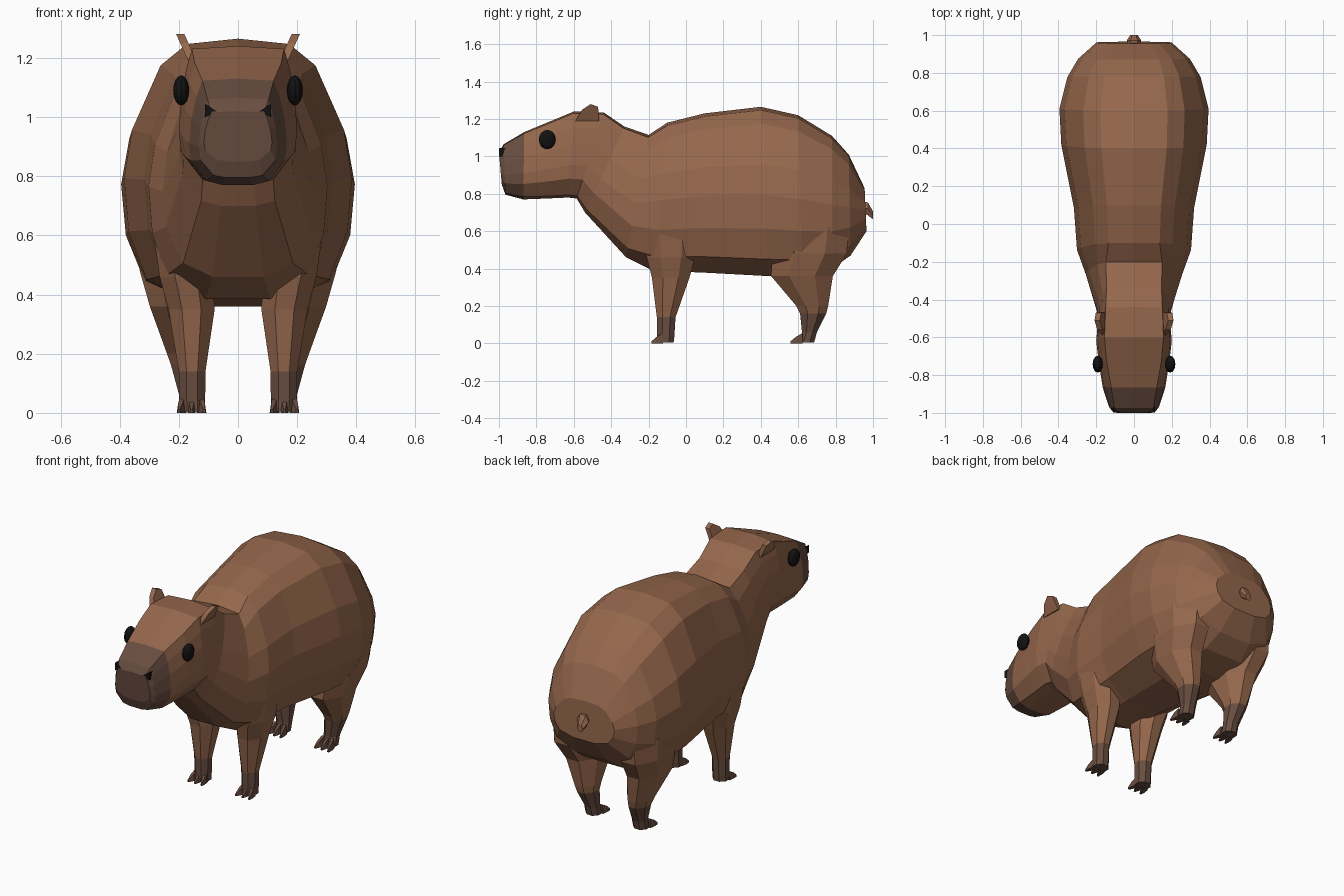
import bpy, bmesh, math
from mathutils import Matrix

if "Cube" in bpy.data.objects:
    bpy.data.objects.remove(bpy.data.objects["Cube"])


def material(name, rgb):
    m = bpy.data.materials.new(name)
    m.diffuse_color = (*rgb, 1)
    m.use_nodes = True
    m.node_tree.nodes["Principled BSDF"].inputs["Base Color"].default_value = m.diffuse_color
    return m


FUR = material("fur", (0.30, 0.135, 0.072))
DARK = material("dark_fur", (0.14, 0.075, 0.052))
BLACK = material("black", (0.006, 0.006, 0.006))


def finish(name, bm, mats, mirror):
    bmesh.ops.recalc_face_normals(bm, faces=bm.faces[:])
    me = bpy.data.meshes.new(name)
    bm.to_mesh(me)
    bm.free()
    for m in mats:
        me.materials.append(m)
    ob = bpy.data.objects.new(name, me)
    bpy.context.collection.objects.link(ob)
    if mirror:
        mod = ob.modifiers.new("mirror", 'MIRROR')
        mod.use_mirror_merge = False
    return ob


def add_loft(bm, rings):
    """Skin closed rings of equal length and cap both ends."""
    vs = [[bm.verts.new(p) for p in r] for r in rings]
    n = len(vs[0])
    for a, b in zip(vs, vs[1:]):
        for i in range(n):
            j = (i + 1) % n
            bm.faces.new((a[i], a[j], b[j], b[i]))
    bm.faces.new(vs[0])
    bm.faces.new(vs[-1])


def loft(name, ring_sets, mats, dark=None, mirror=True):
    bm = bmesh.new()
    for rings in ring_sets:
        add_loft(bm, rings)
    if dark:
        for f in bm.faces:
            f.material_index = int(dark(f.calc_center_median()))
    return finish(name, bm, mats, mirror)


# Half cross-sections (width fraction, height fraction) of trunk and head
TRUNK = [(0, 1), (.45, .98), (.68, .90), (.93, .66), (1, .48), (.96, .28), (.8, .10), (.36, 0)]
HEAD = [(0, 1), (.78, .98), (.88, .82), (.96, .62), (1, .38), (.96, .22), (.62, .03), (.3, 0)]


def section(yt, zt, yb, zb, w, head):
    half = []
    for (tx, tz), (hx, hz) in zip(TRUNK, HEAD):
        x, t = tx + (hx - tx) * head, tz + (hz - tz) * head
        half.append((x * w, yb + (yt - yb) * t, zb + (zt - zb) * t))
    return half + [(-x, y, z) for x, y, z in reversed(half[1:])]


# Body and head: top y, top z, bottom y, bottom z, half width, head shape
body = [
    (-1.00, 1.02, -.985, .85, .115, 1),
    (-.975, 1.065, -.965, .795, .132, 1),
    (-.865, 1.13, -.87, .77, .165, .85),
    (-.72, 1.19, -.74, .775, .187, 1),
    (-.60, 1.24, -.63, .78, .20, 1),
    (-.44, 1.235, -.585, .775, .192, 1),
    (-.33, 1.16, -.54, .70, .195, .9),
    (-.20, 1.115, -.32, .46, .255, .4),
    (-.10, 1.18, -.17, .385, .302, 0),
    (.10, 1.23, .07, .38, .318, 0),
    (.40, 1.265, .44, .36, .385, 0),
    (.60, 1.22, .62, .36, .395, 0),
    (.78, 1.11, .78, .40, .352, 0),
    (.87, 1.01, .88, .47, .295, 0),
    (.955, .83, .965, .60, .20, 0),
]
loft("body_and_head", [[section(*r) for r in body]], [FUR, DARK],
     lambda c: c.y < -.9, mirror=False)


# Legs: z, centre x, centre y, half width, half depth
def leg_ring(z, xc, yc, hx, hy, n=8):
    k = 1 / math.cos(math.pi / n)
    return [(xc + hx * k * math.cos((i + .5) * math.tau / n),
             yc + hy * k * math.sin((i + .5) * math.tau / n), z) for i in range(n)]


front = [(.60, .19, -.08, .095, .15), (.46, .175, -.08, .09, .13),
         (.35, .157, -.082, .078, .10), (.14, .155, -.106, .045, .05),
         (.04, .155, -.108, .044, .046), (.005, .155, -.112, .044, .046)]
hind = [(.62, .20, .68, .15, .19), (.48, .22, .66, .112, .20),
        (.36, .20, .62, .098, .165), (.20, .175, .675, .065, .085),
        (.16, .17, .68, .056, .07), (.06, .157, .66, .042, .040),
        (.005, .157, .645, .042, .040)]
loft("front_legs", [[leg_ring(*r) for r in front]], [FUR, DARK], lambda c: c.z < .12)
loft("hind_legs", [[leg_ring(*r) for r in hind]], [FUR, DARK], lambda c: c.z < .12)


# Toes: three tapered wedges per foot
def toe(x, y, side):
    def ring(px, py, w, h):
        return [(px - w, py, 0), (px + w, py, 0), (px + w * .6, py, h), (px - w * .6, py, h)]
    return [ring(x, y, .014, .055), ring(x + side * .006, y - .035, .013, .035),
            ring(x + side * .012, y - .062, .005, .012)]


for name, y in (("front_toes", -.122), ("hind_toes", .622)):
    loft(name, [toe(.157 + s * .031, y, s) for s in (-1, 0, 1)], [DARK])

# Ears: side outline given a slight outward lean
ear = [(-.59, 1.19), (-.555, 1.25), (-.51, 1.28), (-.47, 1.265), (-.465, 1.19)]
loft("ears", [[[(.145 + (z - 1.2) * .45 + t, y, z) for y, z in ear] for t in (0, .028)]], [FUR])

# Nostrils
loft("nostrils", [[[(x, y, z) for x, z in ((.07, 1.018), (.112, 1.045), (.112, 1.0))]
                   for y in (-.999, -.96)]], [BLACK])

# Tail stub
loft("tail", [[[(w * math.cos(i * math.tau / 6), y, z + h * math.sin(i * math.tau / 6))
                for i in range(6)]
               for y, z, w, h in ((.93, .73, .025, .03), (.972, .72, .038, .04), (1.0, .685, .02, .025))]],
     [FUR], mirror=False)

# Eyes
bm = bmesh.new()
bmesh.ops.create_uvsphere(bm, u_segments=12, v_segments=8, radius=1,
                          matrix=Matrix.Translation((.192, -.742, 1.09)) @ Matrix.Diagonal((.027, .045, .051, 1)))
finish("eyes", bm, [BLACK], True)
